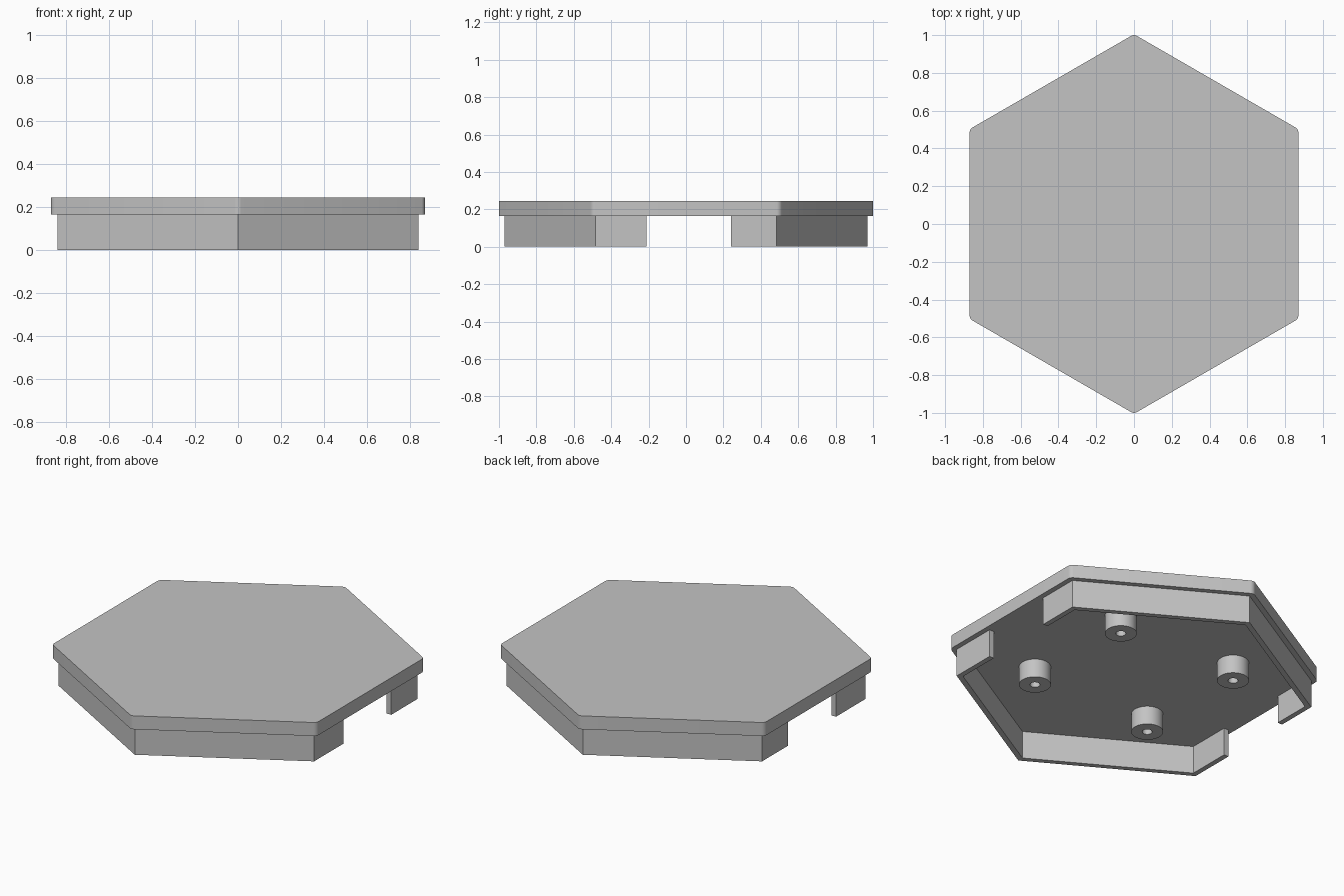
import bpy, bmesh
from math import cos, sin, tan, pi, radians
from mathutils import Vector, Matrix

cube = bpy.data.objects.get("Cube")
if cube:
    bpy.data.objects.remove(cube, do_unlink=True)

SKIRT_R = 0.97                 # skirt corner radius
WALL = 0.03                    # wall thickness, also the lid overhang
LID_Z, TOP_Z = 0.165, 0.245
POST_Z = 0.055

grey = bpy.data.materials.new("plain grey")
grey.use_nodes = True
colour = (0.55, 0.55, 0.55, 1)
grey.diffuse_color = colour
grey.node_tree.nodes["Principled BSDF"].inputs["Base Color"].default_value = colour


def add_object(name, bm):
    bmesh.ops.recalc_face_normals(bm, faces=bm.faces)
    mesh = bpy.data.meshes.new(name)
    bm.to_mesh(mesh)
    bm.free()
    obj = bpy.data.objects.new(name, mesh)
    mesh.materials.append(grey)
    bpy.context.collection.objects.link(obj)
    return obj


def smooth(obj):
    bpy.ops.object.select_all(action='DESELECT')
    obj.select_set(True)
    bpy.context.view_layer.objects.active = obj
    bpy.ops.object.shade_smooth_by_angle(angle=radians(35))


def prism(outline, z0, z1):
    """Extrude a flat outline between two heights."""
    bm = bmesh.new()
    base = bm.faces.new([bm.verts.new((x, y, z0)) for x, y in outline])
    up = bmesh.ops.extrude_face_region(bm, geom=[base], use_keep_orig=True)
    verts = [g for g in up["geom"] if isinstance(g, bmesh.types.BMVert)]
    bmesh.ops.translate(bm, verts=verts, vec=(0, 0, z1 - z0))
    return bm


def hexagon(radius):
    return [(radius * cos(pi / 6 + i * pi / 3), radius * sin(pi / 6 + i * pi / 3))
            for i in range(6)]


# Lid: hexagonal slab with rounded upright corners
bm = prism(hexagon(SKIRT_R + WALL / cos(pi / 6)), LID_Z, TOP_Z)
upright = [e for e in bm.edges if abs(e.verts[0].co.z - e.verts[1].co.z) > 0.01]
bmesh.ops.bevel(bm, geom=upright, offset=WALL * tan(pi / 6), segments=5,
                profile=0.5, affect='EDGES')
smooth(add_object("lid", bm))


# Skirt: two bent walls, leaving an opening on each side
def skirt_wall(name, side, end_y):
    def path(radius):
        x, y = radius * cos(pi / 6), radius / 2
        return [(x, end_y), (x, side * y), (0, side * radius),
                (-x, side * y), (-x, end_y)]
    outline = path(SKIRT_R) + path(SKIRT_R - WALL / cos(pi / 6))[::-1]
    add_object(name, prism(outline, 0, LID_Z))


skirt_wall("back_skirt", 1, 0.24)
skirt_wall("front_skirt", -1, -0.21)


# Posts: four hollow round bosses under the lid
def post(name, x, y, outer=0.086, hole=0.027):
    bm = bmesh.new()
    profile = [(hole, LID_Z), (hole, POST_Z), (outer, POST_Z), (outer, LID_Z)]
    verts = [bm.verts.new((r, 0, z)) for r, z in profile]
    edges = [bm.edges.new(pair) for pair in zip(verts, verts[1:])]
    bmesh.ops.spin(bm, geom=verts + edges, cent=(0, 0, 0), axis=(0, 0, 1),
                   angle=2 * pi, steps=40)
    bmesh.ops.remove_doubles(bm, verts=bm.verts, dist=0.0001)
    bmesh.ops.translate(bm, verts=bm.verts, vec=(x, y, 0))
    smooth(add_object(name, bm))


for end, sy in (("front", -1), ("back", 1)):
    for side, sx in (("right", -1), ("left", 1)):
        post(f"{end}_{side}_post", sx * 0.395, sy * 0.36)
